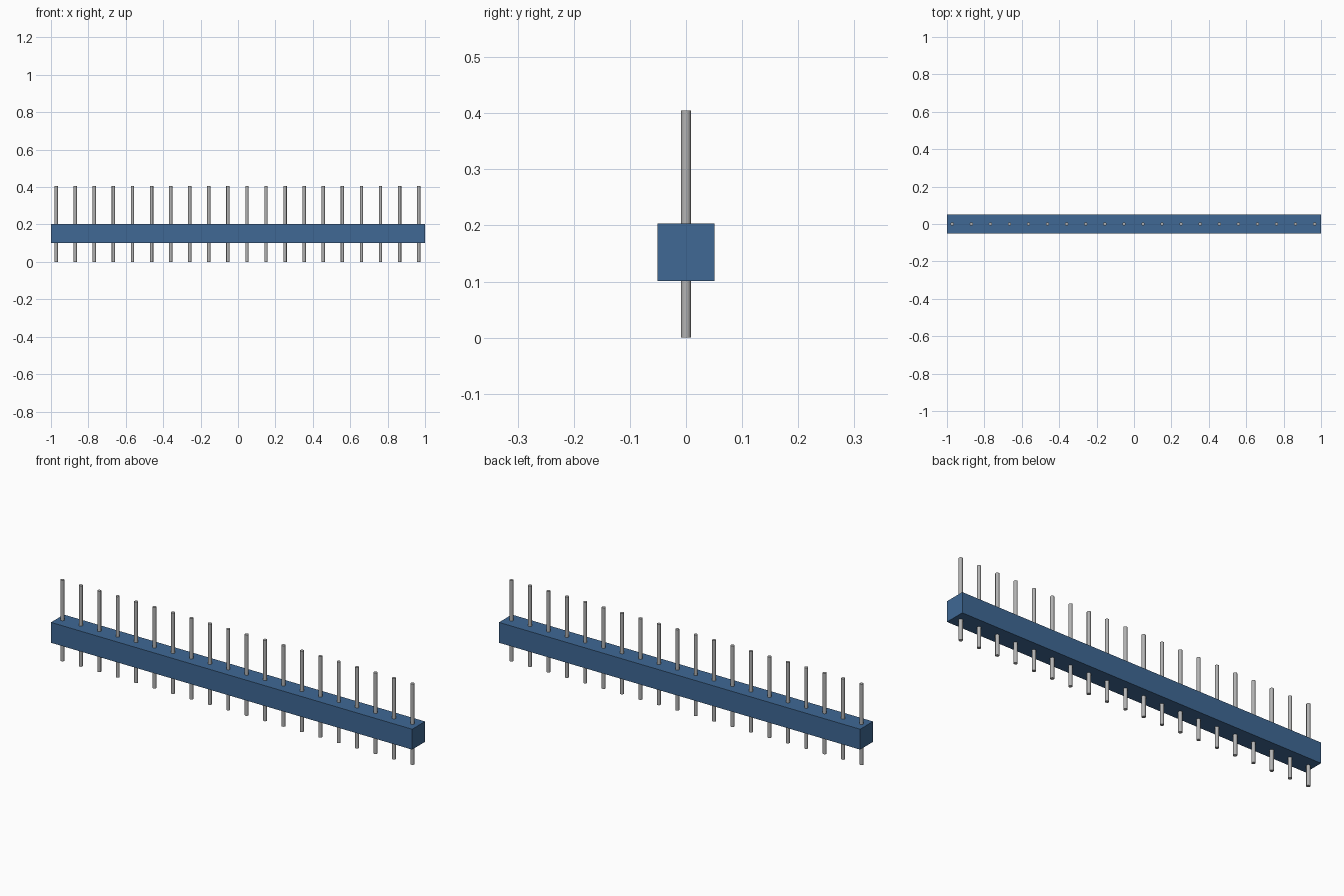
import bpy
import math

cube = bpy.data.objects.get("Cube")
if cube:
    bpy.data.objects.remove(cube, do_unlink=True)


def make_material(name, color):
    mat = bpy.data.materials.new(name)
    mat.use_nodes = True
    mat.diffuse_color = color
    for node in mat.node_tree.nodes:
        if node.type == 'BSDF_PRINCIPLED':
            node.inputs["Base Color"].default_value = color
    return mat


blue = make_material("blue plastic", (0.05, 0.14, 0.30, 1))
grey = make_material("grey metal", (0.45, 0.45, 0.45, 1))

# Housing bar
BOTTOM, TOP, DEPTH = 0.101, 0.203, 0.102
bpy.ops.mesh.primitive_cube_add(size=1, location=(0, 0, (BOTTOM + TOP) / 2))
housing = bpy.context.object
housing.name = "housing_bar"
housing.scale = (2, DEPTH, TOP - BOTTOM)
bpy.ops.object.transform_apply(location=False, rotation=False, scale=True)
housing.data.materials.append(blue)

# Row of round pins running through the housing
PINS, FIRST, LAST = 20, -0.972, 0.966
HEIGHT, RADIUS = 0.405, 0.009
bpy.ops.mesh.primitive_cylinder_add(vertices=16, radius=RADIUS, depth=HEIGHT,
                                    location=(FIRST, 0, HEIGHT / 2))
pin = bpy.context.object
pin.name = "pin_01"
pin.data.name = "pin"
pin.data.materials.append(grey)
bpy.ops.object.shade_smooth_by_angle(angle=math.radians(30))

for i in range(1, PINS):
    copy = pin.copy()
    copy.name = f"pin_{i + 1:02d}"
    copy.location.x = FIRST + (LAST - FIRST) * i / (PINS - 1)
    bpy.context.collection.objects.link(copy)
